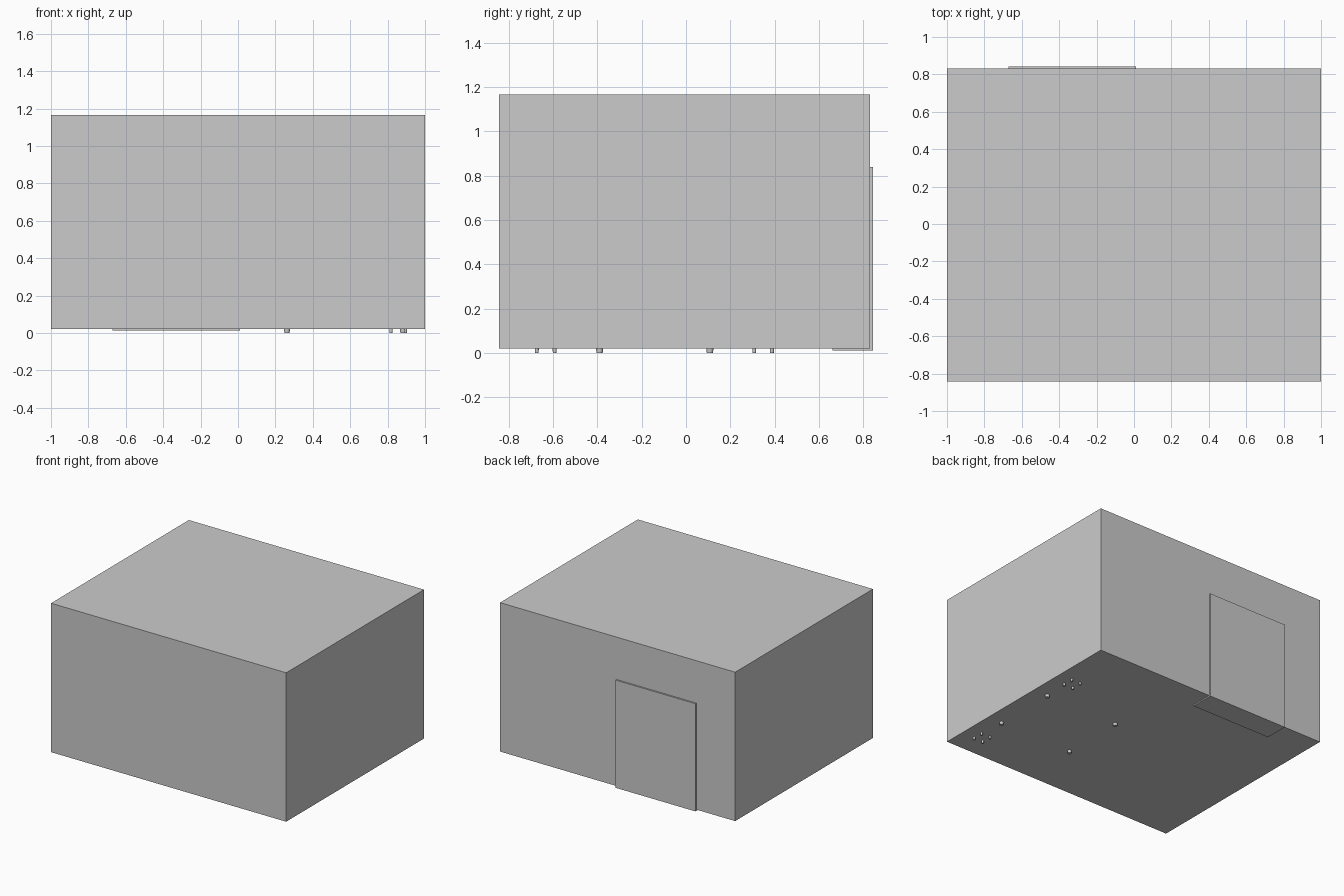
import bpy, bmesh

if "Cube" in bpy.data.objects:
    bpy.data.objects.remove(bpy.data.objects["Cube"])


def finish(bm, name):
    bmesh.ops.recalc_face_normals(bm, faces=bm.faces)
    mesh = bpy.data.meshes.new(name)
    bm.to_mesh(mesh)
    bm.free()
    obj = bpy.data.objects.new(name, mesh)
    bpy.context.collection.objects.link(obj)
    return obj


def extrude_x(name, profile, x0, x1):
    """Extrude a (y, z) profile along x."""
    bm = bmesh.new()
    face = bm.faces.new([bm.verts.new((x0, y, z)) for y, z in profile])
    ext = bmesh.ops.extrude_face_region(bm, geom=[face])
    verts = [v for v in ext["geom"] if isinstance(v, bmesh.types.BMVert)]
    bmesh.ops.translate(bm, verts=verts, vec=(x1 - x0, 0, 0))
    return finish(bm, name)


def pin(name, x, y, r):
    bpy.ops.mesh.primitive_cone_add(vertices=24, radius1=r * 0.88, radius2=r,
                                    depth=0.024, location=(x, y, 0.012))
    bpy.context.object.name = name
    bpy.ops.object.shade_smooth_by_angle()


BASE = 0.021

# Main housing block
extrude_x("housing", [(-0.843, BASE), (0.831, BASE), (0.831, 1.166), (-0.843, 1.166)], -1, 1)

# Thin plate on the back that folds under the bottom edge
extrude_x("wraparound_plate",
          [(0.66, 0.012), (0.843, 0.012), (0.843, 0.84), (0.831, 0.84), (0.831, BASE), (0.66, BASE)],
          -0.67, 0.01)

# Four large feet
for x in (0.262, 0.882):
    for y in (-0.39, 0.108):
        pin("large_foot", x, y, 0.016)

# Two clusters of four small pins
for cy in (-0.633, 0.348):
    for x in (0.818, 0.895):
        for dy in (-0.04, 0.04):
            pin("small_pin", x, cy + dy, 0.009)
